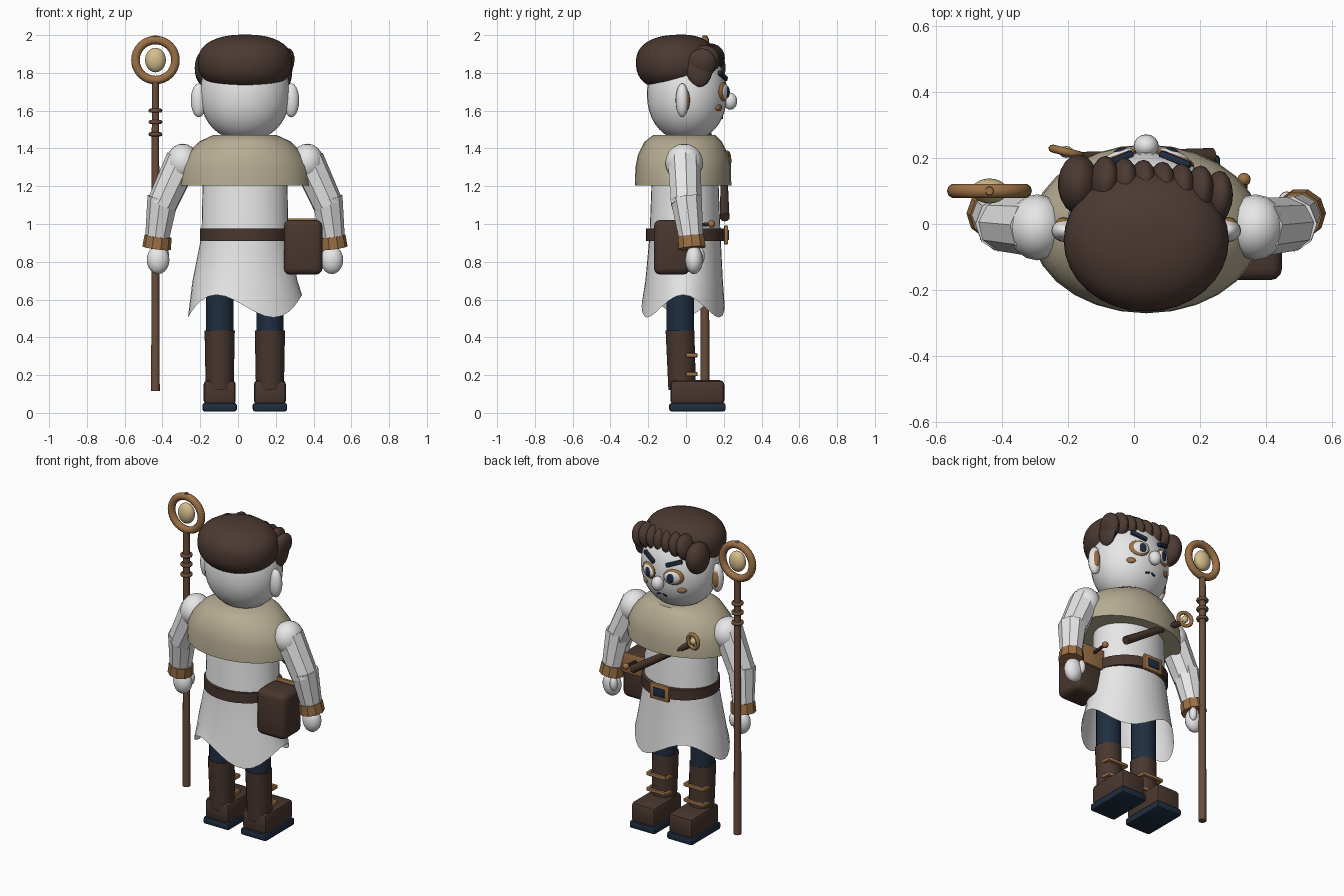
import bpy, bmesh, math
from mathutils import Vector, Matrix

if "Cube" in bpy.data.objects:
    bpy.data.objects.remove(bpy.data.objects["Cube"])

CX = 0.037  # centre line of the figure


def mat(name, *rgb):
    m = bpy.data.materials.new(name)
    m.diffuse_color = (*rgb, 1)
    m.use_nodes = True
    m.node_tree.nodes["Principled BSDF"].inputs["Base Color"].default_value = m.diffuse_color
    return m


WHITE = mat("white", .80, .80, .80)
HAIR = mat("hair_brown", .072, .042, .033)
LEATHER = mat("dark_leather", .066, .038, .028)
NAVY = mat("navy", .014, .027, .052)
GOLD = mat("bronze", .33, .165, .06)
CREAM = mat("cream", .66, .51, .26)
CAPE = mat("beige_cloth", .47, .415, .29)
WOOD = mat("wood", .14, .075, .045)


def finish(bm, name, m, smooth=40):
    bmesh.ops.recalc_face_normals(bm, faces=bm.faces)
    me = bpy.data.meshes.new(name)
    bm.to_mesh(me)
    bm.free()
    me.materials.append(m)
    ob = bpy.data.objects.new(name, me)
    bpy.context.collection.objects.link(ob)
    if smooth:
        bpy.ops.object.select_all(action='DESELECT')
        bpy.context.view_layer.objects.active = ob
        ob.select_set(True)
        bpy.ops.object.shade_smooth_by_angle(angle=math.radians(smooth))
    return ob


def ball(name, m, c, r, rot=None, power=2.0, seg=24):
    """Ellipsoid; a higher power makes it boxier in profile."""
    bm = bmesh.new()
    bmesh.ops.create_uvsphere(bm, u_segments=seg, v_segments=seg * 2 // 3, radius=1)
    for v in bm.verts:
        h = math.hypot(v.co.x, v.co.y)
        v.co *= (h ** power + abs(v.co.z) ** power) ** (-1 / power)
    bm.transform(Matrix.Translation(c) @ (rot or Matrix()) @ Matrix.Diagonal((*r, 1)))
    return finish(bm, name, m)


def box(name, m, c, size, bevel=.01, rot=None, segs=2):
    bm = bmesh.new()
    bmesh.ops.create_cube(bm, size=1)
    bm.transform(Matrix.Diagonal((*size, 1)))
    if bevel:
        bmesh.ops.bevel(bm, geom=bm.edges[:], offset=bevel, segments=segs, affect='EDGES', profile=.5)
    bm.transform(Matrix.Translation(c) @ (rot or Matrix()))
    return finish(bm, name, m)


def loft(name, m, rings, n=24, caps=True, hem=None, smooth=40):
    """Stack of horizontal ellipses (x, y, z, rx, ry); hem(angle) lifts the first ring."""
    bm = bmesh.new()
    loops = []
    for i, (x, y, z, rx, ry) in enumerate(rings):
        loop = []
        for k in range(n):
            a = 2 * math.pi * k / n
            dz = hem(a) if hem and i == 0 else 0
            loop.append(bm.verts.new((x + rx * math.cos(a), y + ry * math.sin(a), z + dz)))
        loops.append(loop)
    for a, b in zip(loops, loops[1:]):
        for k in range(n):
            bm.faces.new((a[k], a[(k + 1) % n], b[(k + 1) % n], b[k]))
    if caps:
        bm.faces.new(loops[0])
        bm.faces.new(loops[-1])
    return finish(bm, name, m, smooth)


def rod(name, m, a, b, r1, r2, n=12, smooth=40):
    a, b = Vector(a), Vector(b)
    bm = bmesh.new()
    bmesh.ops.create_cone(bm, cap_ends=True, segments=n, radius1=r1, radius2=r2, depth=(b - a).length)
    rot = (b - a).to_track_quat('Z', 'Y').to_matrix().to_4x4()
    bm.transform(Matrix.Translation((a + b) / 2) @ rot)
    return finish(bm, name, m, smooth)


def ring(name, m, c, major, minor, rot=None, scale=(1, 1, 1), n=32, k=10):
    """Torus lying in the x-y plane before rotation."""
    bm = bmesh.new()
    vs = []
    for i in range(n):
        a = 2 * math.pi * i / n
        vs.append([])
        for j in range(k):
            b = 2 * math.pi * j / k
            d = major + minor * math.cos(b)
            vs[i].append(bm.verts.new((d * math.cos(a), d * math.sin(a), minor * math.sin(b))))
    for i in range(n):
        for j in range(k):
            i2, j2 = (i + 1) % n, (j + 1) % k
            bm.faces.new((vs[i][j], vs[i2][j], vs[i2][j2], vs[i][j2]))
    bm.transform(Matrix.Translation(c) @ (rot or Matrix()) @ Matrix.Diagonal((*scale, 1)))
    return finish(bm, name, m, 60)


def R(deg, axis):
    return Matrix.Rotation(math.radians(deg), 4, axis)


# Tunic with a three-pointed wavy hem, belt and buckle
loft("tunic", WHITE, [(CX, -.015, .565, .302, .22), (CX, -.01, .70, .278, .205), (CX, -.005, .94, .23, .188),
                      (CX, -.005, 1.2, .225, .178), (CX, -.005, 1.38, .2, .16)],
     n=36, caps=False, hem=lambda a: .06 * math.cos(3 * a))
loft("belt", LEATHER, [(CX, 0, .91, .238, .212), (CX, 0, .975, .238, .212)], n=32)
box("buckle", GOLD, (CX, .212, .942), (.135, .022, .1), .006)
box("buckle_centre", NAVY, (CX, .222, .942), (.08, .012, .055), .003)

# Shoulder cape
loft("cape", CAPE, [(CX, -.015, 1.205, .348, .255), (CX, -.015, 1.3, .342, .253), (CX, -.015, 1.365, .31, .24),
                    (CX, -.015, 1.435, .245, .205), (CX, -.01, 1.47, .17, .165)], n=28)

# Legs, boots, soles and boot straps
for side, x in (("left", -.097), ("right", .169)):
    loft(side + "_trouser", NAVY, [(x, -.03, .4, .072, .075), (x, -.03, .72, .072, .075)], n=14)
    loft(side + "_boot_shaft", LEATHER, [(x, -.02, .12, .074, .075), (x, -.032, .435, .08, .078)], n=14)
    box(side + "_boot_foot", LEATHER, (x, .06, .108), (.17, .285, .13), .022)
    box(side + "_sole", NAVY, (x, .06, .03), (.182, .298, .045), .012)
    for z in (.205, .305):
        box(side + "_boot_strap", GOLD, (x, .052, z), (.13, .02, .022), .006)
        for s in (-1, 1):
            box(side + "_strap_end", GOLD, (x + s * .065, .03, z), (.02, .06, .022), .006)

# Arms: faceted sleeves, cuffs and hands
for side, s in (("left", -1), ("right", 1)):
    def P(dx, y, z):
        return (CX + s * dx, y, z)
    ball(side + "_shoulder", WHITE, P(.33, -.01, 1.325), (.088, .1, .1), seg=16)
    rod(side + "_upper_arm", WHITE, P(.44, .0, 1.1), P(.33, -.01, 1.34), .082, .09, 9, 0)
    rod(side + "_forearm", WHITE, P(.467, .03, .9), P(.432, .0, 1.14), .063, .085, 9, 0)
    rod(side + "_cuff", GOLD, P(.468, .032, .872), P(.46, .026, .935), .076, .072, 10, 30)
    ball(side + "_hand", WHITE, P(.46, .042, .81), (.06, .047, .075), seg=16)
    ball(side + "_thumb", WHITE, P(.425, .075, .83), (.024, .024, .045), seg=12)

# Head, ears and nose
HC, HR = Vector((CX, .005, 1.69)), Vector((.238, .212, .25))
ball("head", WHITE, HC, HR, power=2.15, seg=32)
for s in (-1, 1):
    ball("ear", WHITE, (CX + s * .245, -.02, 1.655), (.042, .035, .09), seg=16)
    ball("inner_ear", GOLD, (CX + s * .25, -.003, 1.655), (.026, .024, .06), seg=12)
ball("nose", WHITE, (CX, .235, 1.65), (.038, .036, .045), seg=16)


def face_y(dx, z):
    """Front surface of the head."""
    q = 1 - (dx / HR.x) ** 2 - ((z - HC.z) / HR.z) ** 2
    return HC.y + HR.y * math.sqrt(max(q, 0))


# Face details on both sides
for s in (-1, 1):
    turn = R(-s * 22, 'Z')
    y = face_y(.088, 1.7)
    ball("eye_rim", GOLD, (CX + s * .088, y - .004, 1.7), (.062, .018, .05), turn, seg=20)
    ball("eye_white", WHITE, (CX + s * .086, y + .006, 1.7), (.049, .014, .039), turn, seg=20)
    ball("pupil", NAVY, (CX + s * .08, y + .017, 1.698), (.025, .01, .03), turn, seg=16)
    box("eyebrow", NAVY, (CX + s * .088, face_y(.088, 1.79) + .012, 1.785), (.105, .022, .026), .007,
        turn @ R(-s * 20, 'Y'))
    ball("cheek", GOLD, (CX + s * .13, face_y(.13, 1.615) + .002, 1.615), (.028, .01, .018), R(-s * 35, 'Z'), seg=12)
    box("mouth_half", NAVY, (CX + s * .02, face_y(.02, 1.565) + .004, 1.565), (.03, .01, .01), .002,
        R(s * 18, 'Y'))

# Hair cap and swept fringe of curls
ball("hair_cap", HAIR, (CX, -.05, 1.855), (.25, .215, .147), R(3, 'X'), power=2.4, seg=32)
for i in range(7):
    t = i / 6
    x = -.09 + .345 * t
    ball("fringe_curl", HAIR, (x, .128 - .035 * t - .01 * (t > .9), 1.878 - .012 * t - .015 * (t > .9)),
         (.042, .078, .08), R(-18, 'X') @ R(12, 'Y'), seg=16)
ball("side_curl", HAIR, (-.168, .12, 1.825), (.062, .09, .1), R(-10, 'X'), seg=18)
ball("temple_curl", HAIR, (.258, .07, 1.825), (.03, .072, .1), seg=16)

# Satchel with flap and button
box("satchel", LEATHER, (.345, -.075, .877), (.205, .19, .29), .035, segs=3)
box("satchel_flap", GOLD, (.345, .028, .965), (.19, .018, .13), .006)
ball("satchel_button", GOLD, (.333, .135, 1.0), (.02, .02, .02), seg=12)
rod("satchel_loop", LEATHER, (.333, .03, .99), (.333, .13, 1.0), .01, .01, 8)

# Wand tucked under the cape, with a curled head
rod("wand", LEATHER, (.235, .205, 1.035), (-.185, .2, 1.31), .026, .018, 10)
ring("wand_curl", GOLD, (-.205, .218, 1.335), .043, .012, R(90, 'X') @ R(-14, 'Y'), n=20, k=8)
ball("wand_bead", CREAM, (-.205, .218, 1.335), (.022, .018, .022), seg=12)

# Tall staff with collars, ring head and egg-shaped stone
SX, SY = -.437, .1
rod("staff_pole", WOOD, (SX, SY, .115), (SX, SY, 1.77), .024, .02, 10)
for z in (1.475, 1.54, 1.6):
    ring("staff_collar", WOOD, (SX, SY, z), .026, .011, n=16, k=8)
ring("staff_ring", GOLD, (SX, SY, 1.868), .106, .0225, R(90, 'X'))
rod("staff_tip", GOLD, (SX, SY, 1.975), (SX, SY, 1.998), .018, .012, 10)
ball("staff_stone", CREAM, (SX, SY, 1.868), (.055, .038, .065), seg=20)
